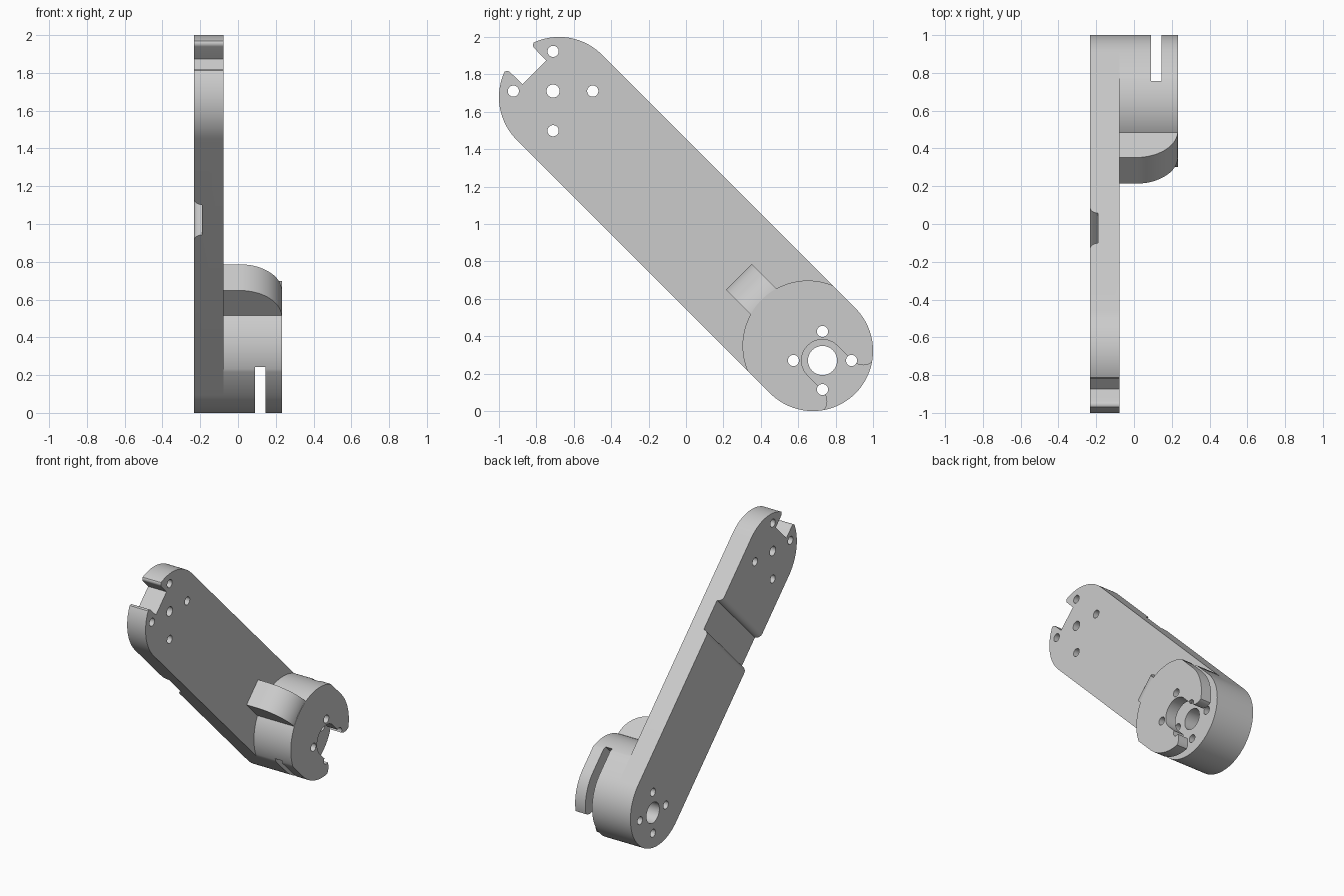
import bpy
from math import pi, sin, cos, asin, sqrt
from mathutils import Matrix

if "Cube" in bpy.data.objects:
    bpy.data.objects.remove(bpy.data.objects["Cube"])

metal = bpy.data.materials.new("light grey")
metal.use_nodes = True
GREY = (0.6, 0.6, 0.6, 1)
metal.diffuse_color = GREY
metal.node_tree.nodes["Principled BSDF"].inputs["Base Color"].default_value = GREY

# Working frame: u along the arm, v across it, w through its thickness
S = sqrt(0.5)
FRAME = Matrix(((0, 0, 1, 0), (S, S, 0, 0), (-S, S, 0, 1), (0, 0, 0, 1)))

HALF = 0.322            # half width of the arm
END = 0.959             # centre of the rounded ends
BACK, JOINT, FACE = -0.2325, -0.0775, 0.2325
HUB, HUB_R = 0.921, 0.349
HOLE = 1.032            # pivot hole centre


def arc(cu, cv, r, start, stop, n=32):
    return [(cu + r * cos(start + (stop - start) * i / n),
             cv + r * sin(start + (stop - start) * i / n)) for i in range(n + 1)]


def prism(name, pts, low, high, across=False):
    """Extrude a (u, v) outline along w, or a (u, w) outline along v."""
    put = (lambda a, b, h: (a, h, b)) if across else (lambda a, b, h: (a, b, h))
    n = len(pts)
    verts = [put(a, b, h) for h in (low, high) for a, b in pts]
    faces = [list(range(n))[::-1], list(range(n, 2 * n))]
    faces += [(i, (i + 1) % n, n + (i + 1) % n, n + i) for i in range(n)]
    if across:
        faces = [list(f)[::-1] for f in faces]
    mesh = bpy.data.meshes.new(name)
    mesh.from_pydata(verts, [], faces)
    area = sum(pts[i - 1][0] * pts[i][1] - pts[i][0] * pts[i - 1][1] for i in range(n))
    if area < 0:
        mesh.flip_normals()
    mesh.materials.append(metal)
    obj = bpy.data.objects.new(name, mesh)
    bpy.context.collection.objects.link(obj)
    return obj


def drill(u, v, r):
    return prism("drill_cutter", arc(u, v, r, 0, 2 * pi * 31 / 32, 31), -1, 1)


def finish(obj, cutters=()):
    """Cut the part, place it in the world and shade it."""
    for c in cutters:
        mod = obj.modifiers.new("cut", "BOOLEAN")
        mod.operation, mod.solver, mod.object = "DIFFERENCE", "EXACT", c
    bpy.context.view_layer.update()
    graph = bpy.context.evaluated_depsgraph_get()
    mesh = bpy.data.meshes.new_from_object(obj.evaluated_get(graph))
    obj.modifiers.clear()
    obj.data = mesh
    for c in cutters:
        bpy.data.objects.remove(c)
    obj.matrix_world = FRAME
    bpy.ops.object.select_all(action="DESELECT")
    obj.select_set(True)
    bpy.context.view_layer.objects.active = obj
    bpy.ops.object.shade_smooth_by_angle(angle=0.5)


def pivot_drills():
    return [drill(HOLE, 0, 0.078)] + [
        drill(HOLE + 0.11 * i, 0.11 * j, 0.03) for i in (-1, 1) for j in (-1, 1)]


def mirrored(half):
    return half + [(u, -v) for u, v in reversed(half)]


# Arm: a rounded bar with a mouth, a back groove and bolt holes
arm = prism("arm", arc(END, 0, HALF, -pi / 2, pi / 2, 48)
            + arc(-END, 0, HALF, pi / 2, 1.5 * pi, 48), BACK, JOINT)
lip = arc(-1.237, 0.116, 0.025, -pi / 2, -pi, 8)
mouth = prism("mouth_cutter", mirrored([(-1.147, 0.09)] + lip
              + [(-1.275, 0.135), (-1.4, 0.135)]), -1, 1)
R = 0.042
floor = BACK + R
groove = prism("groove_cutter",
               [(-0.51, -0.5)] + arc(-0.465 - R, BACK + R, R, -pi / 2, 0, 8)
               + arc(-0.24 + R, BACK + R, R, pi, 1.5 * pi, 8) + [(-0.195, -0.5)],
               -1, 1, across=True)
bolts = [drill(-1.005, 0, 0.035)] + [
    drill(-1.005 + 0.15 * i, 0.15 * j, 0.03) for i in (-1, 1) for j in (-1, 1)]
finish(arm, [mouth, groove] + bolts + pivot_drills())

# Hub: flush with the arm outside, round inside, slotted, with an open keyway
t = asin(HALF / HUB_R)
hub = prism("hub", arc(END, 0, HALF, -pi / 2, pi / 2, 48)
            + arc(HUB, 0, HUB_R, pi - t, pi + t, 48), JOINT, FACE)
slot = prism("slot_cutter", [(0.761, -1), (2, -1), (2, 1), (0.761, 1)], 0.09, 0.146)
flare = arc(HOLE + 0.115, 0.192, 0.08, -pi / 2, 0, 10)
side = arc(HOLE, 0, 0.112, pi, pi / 2, 16) + flare + [(HOLE + 0.2, 0.26), (1.5, 0.26)]
keyway = prism("keyway_cutter", mirrored(side)[:-1], 0.12, 0.5)
finish(hub, [slot, keyway] + pivot_drills())

# Catch: square tab with a rounded outer corner, standing out of the hub
catch = prism("catch", [(0.66, JOINT), (0.66, FACE), (0.6, FACE)]
              + [(0.6 - 0.2 * sin(a), 0.01 + 0.2225 * cos(a))
                 for a in [pi / 2 * i / 24 for i in range(1, 25)]]
              + [(0.4, JOINT)], -0.098, 0.098, across=True)
finish(catch)
